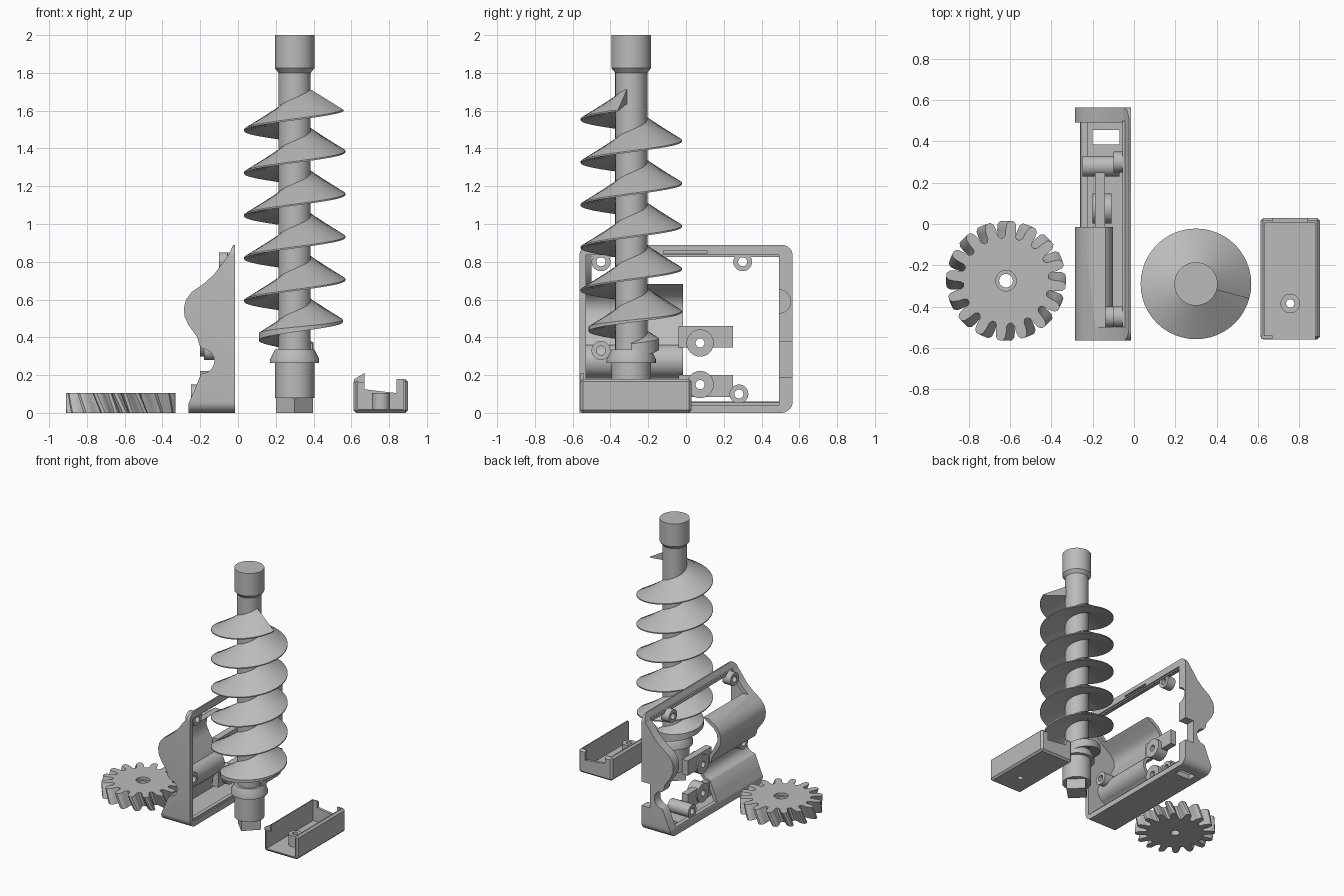
import bpy, bmesh, math
from math import pi, sin, cos

if "Cube" in bpy.data.objects:
    bpy.data.objects.remove(bpy.data.objects["Cube"])

grey = bpy.data.materials.new("plain_grey")
grey.use_nodes = True
grey.diffuse_color = (0.5, 0.5, 0.5, 1)
grey.node_tree.nodes["Principled BSDF"].inputs["Base Color"].default_value = (0.5, 0.5, 0.5, 1)


def finish(name, bm):
    bmesh.ops.recalc_face_normals(bm, faces=bm.faces)
    mesh = bpy.data.meshes.new(name)
    bm.to_mesh(mesh)
    bm.free()
    mesh.materials.append(grey)
    ob = bpy.data.objects.new(name, mesh)
    bpy.context.collection.objects.link(ob)
    return ob


def loft(name, loops):
    """Skin closed loops of equal length and cap both ends."""
    bm = bmesh.new()
    rings = [[bm.verts.new(p) for p in loop] for loop in loops]
    n = len(rings[0])
    for a, b in zip(rings, rings[1:]):
        for i in range(n):
            j = (i + 1) % n
            bm.faces.new((a[i], a[j], b[j], b[i]))
    bm.faces.new(rings[0])
    bm.faces.new(rings[-1])
    return finish(name, bm)


def prism(name, pts, axis, a, b):
    place = {"x": lambda u, v, t: (t, u, v),
             "y": lambda u, v, t: (u, t, v),
             "z": lambda u, v, t: (u, v, t)}[axis]
    return loft(name, [[place(u, v, t) for u, v in pts] for t in (a, b)])


def arc(cx, cy, r, a, b, n):
    return [(cx + r * cos(math.radians(a + (b - a) * i / n)),
             cy + r * sin(math.radians(a + (b - a) * i / n))) for i in range(n + 1)]


def rod(name, u, v, r, axis, a, b, n=32):
    return prism(name, arc(u, v, r, 0, 360, n)[:-1], axis, a, b)


def block(name, x0, x1, y0, y1, z0, z1):
    return prism(name, [(x0, y0), (x1, y0), (x1, y1), (x0, y1)], "z", z0, z1)


def use(ob, kind, **settings):
    mod = ob.modifiers.new(kind, kind)
    for key, value in settings.items():
        setattr(mod, key, value)
    bpy.context.view_layer.objects.active = ob
    bpy.ops.object.modifier_apply(modifier=mod.name)


def combine(ob, other, operation="DIFFERENCE"):
    use(ob, "BOOLEAN", object=other, operation=operation, solver="EXACT")
    bpy.data.objects.remove(other)


# Auger shaft: turned profile with collar, flange and square drive
SX, SY = 0.3, -0.29
turned = [(0.105, 0.08), (0.105, 0.265), (0.13, 0.265), (0.13, 0.285), (0.105, 0.335),
          (0.085, 0.335), (0.085, 1.8), (0.105, 1.825), (0.105, 2.0)]
loft("auger_shaft", [[(x, y, z) for x, y in arc(SX, SY, r, 0, 360, 48)[:-1]] for r, z in turned])
rod("auger_square_drive", SX, SY, 0.098, "z", 0, 0.09, 4)

# Auger flight: wedge section swept up a helix, tapered at the foot, cut flat at the top
R, ROOT, PITCH, STEPS = 0.268, 0.08, 0.226, 48
sections = []
start, end = -12 * pi, -pi / 12
count = int((end - start) / (2 * pi) * STEPS)
for i in range(count + 1):
    t = start + (end - start) * i / count
    tip = min(R, 0.095 + 0.18 * (1 - (1 - min(1, (t - start) / (2.6 * pi))) ** 1.5))
    z = 1.61 + PITCH * t / (2 * pi)
    wedge = [(ROOT, 0.62 * (R - ROOT)), (tip, 0.62 * (R - tip) + 0.004),
             (tip, 0.2 * (R - tip) - 0.004), (ROOT, 0.2 * (R - ROOT))]
    sections.append([(SX + r * cos(t), SY + r * sin(t), min(1.842 - 0.0005 * k, z + h))
                     for k, (r, h) in enumerate(wedge)])
loft("auger_flight", sections)

# Helical gear
GX, GY, TEETH = -0.62, -0.275, 16
half_tooth = [(0.207, -0.4), (0.22, -0.29), (0.25, -0.26), (0.277, -0.2), (0.29, -0.08)]
tooth = half_tooth + [(r, -a) for r, a in reversed(half_tooth)]
layers = []
for k in range(5):
    twist = math.radians(4 - 2 * k * 1.2)
    layers.append([(GX + r * cos((n + a) * 2 * pi / TEETH + twist),
                    GY + r * sin((n + a) * 2 * pi / TEETH + twist), 0.105 * k / 4)
                   for n in range(TEETH) for r, a in tooth])
gear = loft("gear", layers)
combine(gear, rod("bore", GX, GY, 0.033, "z", -0.1, 0.2))
combine(gear, rod("counterbore", GX, GY, 0.05, "z", 0.085, 0.2))

# Cover tray: bevelled box hollowed out, open at the front, low wall at the back
cover = block("cover_tray", 0.612, 0.9, -0.56, 0.03, 0, 0.18)
use(cover, "BEVEL", width=0.014, segments=1)
combine(cover, block("hollow", 0.635, 0.877, -0.7, 0.008, 0.02, 0.4))
combine(cover, prism("back_dip", [(0.67, 0.125), (0.75, 0.115), (0.84, 0.105), (0.84, 0.4), (0.67, 0.4)],
                     "y", -0.02, 0.1))
post = rod("cover_post", 0.757, -0.385, 0.047, "z", 0.005, 0.105)
combine(cover, post, "UNION")
combine(cover, rod("screw_hole", 0.757, -0.385, 0.02, "z", -0.1, 0.3))
prism("cover_corner_tab", [(0.615, 0.16), (0.67, 0.16), (0.67, 0.212), (0.615, 0.178)], "y", -0.558, -0.54)

# Housing shell: grip outline along y, clipped to a rounded rectangle
outer = [(-0.015, 0), (-0.262, 0), (-0.262, 0.05), (-0.235, 0.11), (-0.197, 0.205)]
outer += arc(-0.19, 0.275, 0.065, -90, 90, 12)
outer += [(-0.205, 0.36), (-0.215, 0.4), (-0.262, 0.465), (-0.283, 0.51), (-0.287, 0.555),
          (-0.275, 0.6), (-0.245, 0.64), (-0.18, 0.685), (-0.125, 0.735), (-0.085, 0.79),
          (-0.05, 0.835), (-0.025, 0.89), (-0.015, 0.89)]
housing = prism("housing_shell", outer, "y", -0.565, 0.565)
c = 0.06
rounded = (arc(0.565 - c, 0.89 - c, c, 0, 90, 8) + arc(c - 0.565, 0.89 - c, c, 90, 180, 8)
           + arc(c - 0.565, c, c, 180, 270, 8) + arc(0.565 - c, c, c, 270, 360, 8))
combine(housing, prism("clip", rounded, "x", -0.5, 0.2), "INTERSECT")

# Housing cavity, leaving a skin that follows the groove
inner = [(0.1, 0.042), (-0.232, 0.042), (-0.205, 0.11), (-0.175, 0.18)]
inner += arc(-0.19, 0.275, 0.088, -75, 75, 12)
inner += [(-0.18, 0.39), (-0.235, 0.48), (-0.258, 0.53), (-0.255, 0.58), (-0.225, 0.62),
          (-0.16, 0.662), (-0.1, 0.715), (-0.06, 0.77), (-0.03, 0.835), (0.1, 0.835)]
combine(housing, prism("cavity", inner, "y", -0.53, 0.492))

# Openings: rear half, strip above the grip, groove notch, end wall and floor holes
combine(housing, block("rear_window", -0.4, -0.07, -0.015, 0.492, 0.06, 0.95))
combine(housing, block("rear_upper", -0.08, -0.05, -0.015, 0.492, 0.06, 0.835))
combine(housing, block("upper_window", -0.4, -0.035, -0.5, 0.492, 0.682, 0.835))
combine(housing, rod("end_notch", 0.492, 0.59, 0.062, "x", -0.07, 0.1))
combine(housing, block("end_slot", -0.09, 0.1, 0.48, 0.6, 0.19, 0.375))
combine(housing, block("floor_window", -0.2, -0.07, 0.385, 0.455, -0.1, 0.07))
combine(housing, block("rim_slot", -0.03, 0.1, -0.12, 0.11, 0.845, 0.86))

# Housing seam lip
for name, y0, y1, z0, z1 in (("top", -0.5, 0.5, 0.825, 0.85), ("bottom", -0.5, 0.5, 0.03, 0.055)):
    block("housing_lip_" + name, -0.055, -0.025, y0, y1, z0, z1)

# Mounting bosses with screw holes
for i, (y, z, r, x0, x1) in enumerate([
        (0.30, 0.80, 0.05, -0.10, -0.03), (0.28, 0.10, 0.05, -0.25, -0.07),
        (-0.45, 0.33, 0.05, -0.18, -0.06), (-0.45, 0.80, 0.05, -0.10, -0.03),
        (0.075, 0.37, 0.072, -0.2, -0.11), (0.075, 0.15, 0.072, -0.2, -0.11)]):
    boss = rod("housing_boss_%d" % i, y, z, r, "x", x0, x1)
    combine(boss, rod("hole", y, z, 0.024, "x", x0 - 0.1, x1 + 0.1))

# Support arms carrying the two large bosses
for name, z0, z1 in (("upper", 0.345, 0.46), ("lower", 0.085, 0.2)):
    arm = block("housing_arm_" + name, -0.19, -0.14, -0.04, 0.25, z0, z1)
    combine(arm, rod("hole", 0.075, 0.37 if name == "upper" else 0.15, 0.06, "x", -0.4, 0.1))

for ob in bpy.context.scene.objects:
    if ob.type == "MESH":
        bpy.ops.object.select_all(action="DESELECT")
        ob.select_set(True)
        bpy.context.view_layer.objects.active = ob
        bpy.ops.object.shade_smooth_by_angle(angle=math.radians(35))
